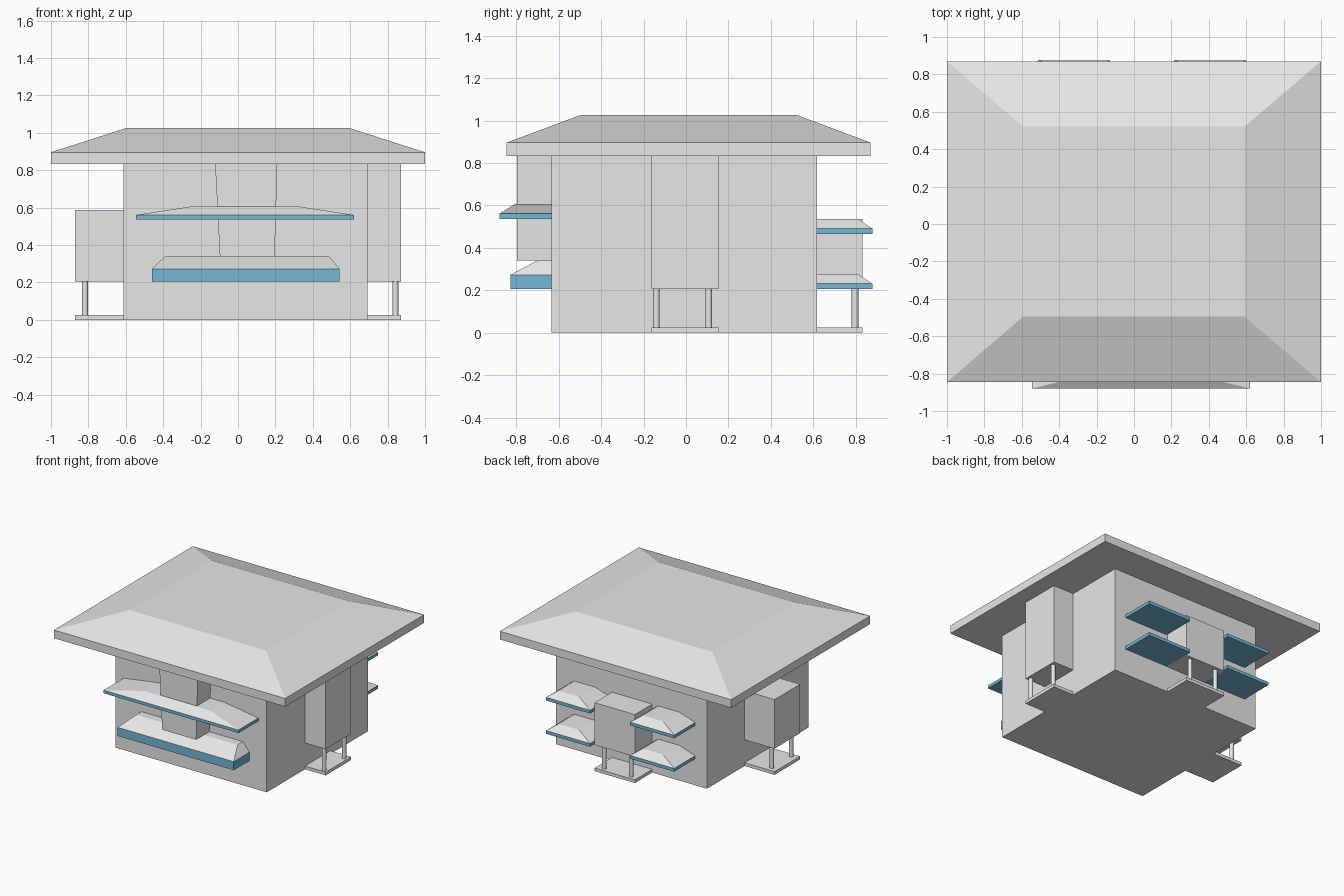
import bpy
import bmesh

if "Cube" in bpy.data.objects:
    bpy.data.objects.remove(bpy.data.objects["Cube"], do_unlink=True)


def material(name, color):
    mat = bpy.data.materials.new(name)
    mat.use_nodes = True
    mat.diffuse_color = (*color, 1)
    mat.node_tree.nodes["Principled BSDF"].inputs["Base Color"].default_value = (*color, 1)
    return mat


plaster = material("light grey", (0.8, 0.8, 0.8))
trim = material("soft blue", (0.178, 0.485, 0.68))


def finish(name, bm, mat):
    bmesh.ops.recalc_face_normals(bm, faces=bm.faces)
    mesh = bpy.data.meshes.new(name)
    bm.to_mesh(mesh)
    bm.free()
    mesh.materials.append(mat)
    obj = bpy.data.objects.new(name, mesh)
    bpy.context.collection.objects.link(obj)
    return obj


def block(name, x, y, z, mat=plaster, top_x=None, top_y=None):
    """Box from ranges; the top may have its own x and y range."""
    bm = bmesh.new()
    bmesh.ops.create_cube(bm, size=1)
    for v in bm.verts:
        upper = v.co.z > 0
        rx = top_x if upper and top_x else x
        ry = top_y if upper and top_y else y
        v.co = (rx[v.co.x > 0], ry[v.co.y > 0], z[upper])
    return finish(name, bm, mat)


def post(name, x, y):
    bm = bmesh.new()
    bmesh.ops.create_cone(bm, cap_ends=True, segments=16, radius1=0.016,
                          radius2=0.016, depth=0.18)
    bmesh.ops.translate(bm, verts=bm.verts, vec=(x, y, 0.115))
    obj = finish(name, bm, plaster)
    for poly in obj.data.polygons:
        poly.use_smooth = abs(poly.normal.z) < 0.5


def bay(side, x, y, top, posts):
    """Raised bay on two posts over a ground slab."""
    block(side + "_bay", x, y, (0.205, top))
    block(side + "_bay_slab", x, y, (0, 0.025))
    for i, (px, py) in enumerate(posts):
        post(f"{side}_bay_post_{i + 1}", px, py)


def canopy(name, x, y, z, top_x, top_y):
    """Blue rim with a hipped cover; z gives bottom, eave and top."""
    block(name + "_rim", x, y, z[:2], trim)
    block(name + "_cover", x, y, z[1:], plaster, top_x, top_y)


# Main house
FRONT, BACK = -0.635, 0.617
block("house_body", (-0.613, 0.693), (FRONT, BACK), (0, 0.832))

# Roof slab and hipped roof
eave_x, eave_y = (-1, 1), (-0.845, 0.87)
block("roof_slab", eave_x, eave_y, (0.832, 0.896))
block("hipped_roof", eave_x, eave_y, (0.896, 1.027), plaster, (-0.593, 0.59), (-0.495, 0.52))

# Bays on three sides
bay("left", (0.693, 0.872), (-0.163, 0.152), 0.832, [(0.842, -0.14), (0.842, 0.107)])
bay("right", (-0.872, -0.613), (-0.163, 0.152), 0.588, [(-0.818, -0.13), (-0.818, 0.107)])
bay("back", (-0.14, 0.208), (BACK, 0.832), 0.535, [(-0.085, 0.797), (0.148, 0.797)])

# Tapered front pier
block("front_pier", (-0.097, 0.196), (-0.797, FRONT), (0.34, 0.832), plaster, (-0.122, 0.21))

# Front canopies
canopy("upper_front_canopy", (-0.545, 0.62), (-0.88, FRONT), (0.537, 0.561, 0.606),
       (-0.25, 0.325), (-0.807, FRONT))
canopy("lower_front_canopy", (-0.46, 0.543), (-0.828, FRONT), (0.206, 0.273, 0.341),
       (-0.39, 0.487), (-0.70, FRONT))

# Back canopies, two on each side of the bay
for side, x0 in (("right", -0.512), ("left", 0.215)):
    x1 = x0 + 0.38
    for level, z in (("lower", 0.206), ("upper", 0.466)):
        canopy(f"{level}_back_{side}_canopy", (x0, x1), (BACK, 0.878),
               (z, z + 0.025, z + 0.069), (x0 + 0.14, x1 - 0.06), (BACK, 0.812))
